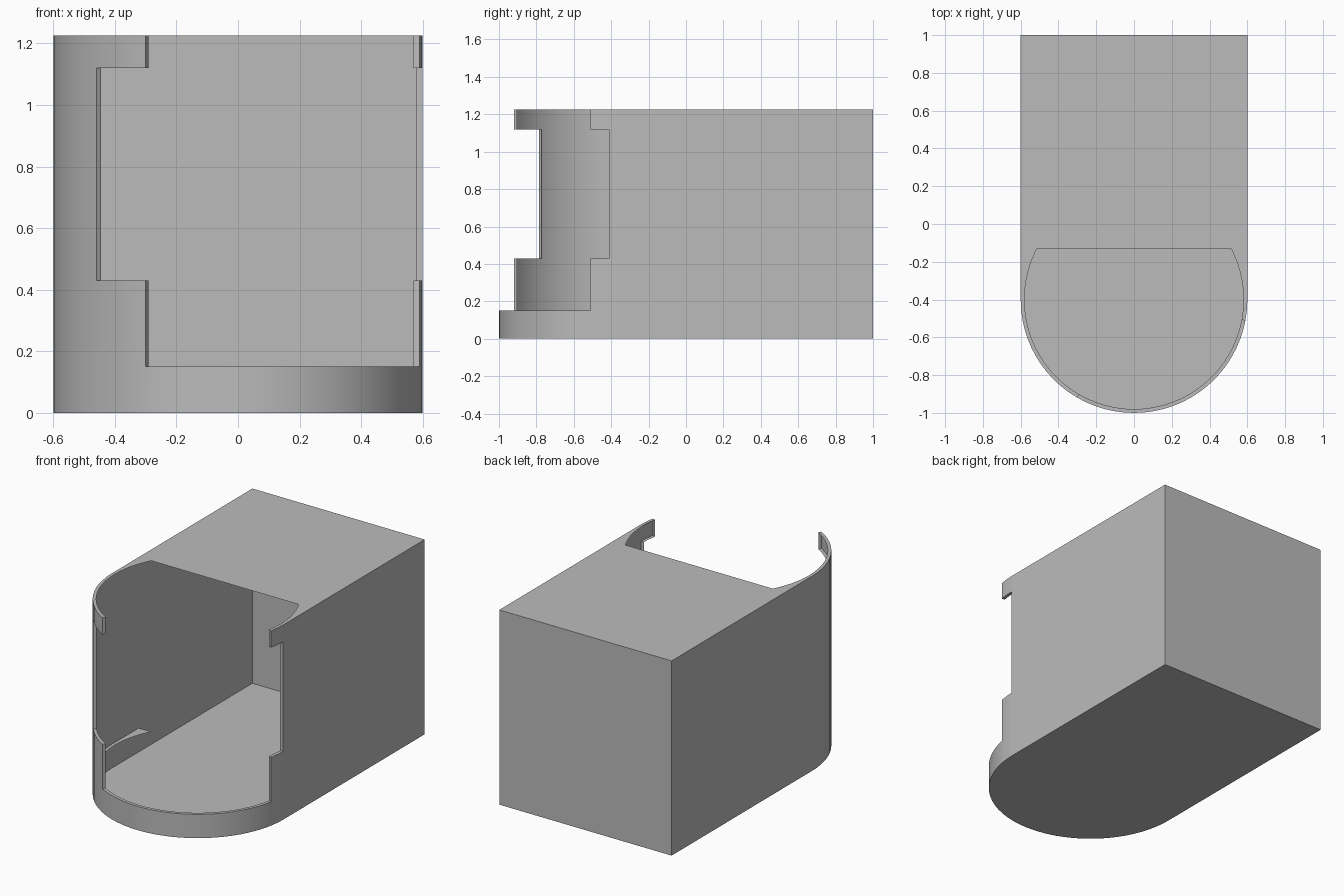
import bpy, bmesh
from math import sin, cos, radians, degrees, acos

cube = bpy.data.objects.get("Cube")
if cube:
    bpy.data.objects.remove(cube, do_unlink=True)

grey = bpy.data.materials.new("light grey")
grey.use_nodes = True
grey.diffuse_color = (0.5, 0.5, 0.5, 1)
grey.node_tree.nodes["Principled BSDF"].inputs["Base Color"].default_value = (0.5, 0.5, 0.5, 1)

# Main sizes
HALF, INNER, CENTRE_Y, BACK_Y, ROOF_Y = 0.6, 0.58, -0.4, 1.0, -0.13
HEIGHT, SILL, STEP_LOW, STEP_HIGH = 1.226, 0.15, 0.43, 1.12
# Angles of the front opening, measured from straight ahead towards +x
LIP = (-30, 79.3)
WIDE = (-50, 89)
END = degrees(acos((CENTRE_Y - ROOF_Y) / INNER))
ANGLES = sorted(list(range(-115, 116, 5)) + [LIP[1], WIDE[1], -END, END])


def inner(a):
    return INNER * sin(radians(a)), CENTRE_Y - INNER * cos(radians(a))


def outer(a):
    # Round at the front, straight along the sides
    if abs(a) > 90:
        return (HALF if a > 0 else -HALF), inner(a)[1]
    return HALF * sin(radians(a)), CENTRE_Y - HALF * cos(radians(a))


def make(name, polygons):
    bm = bmesh.new()
    for poly in polygons:
        bm.faces.new([bm.verts.new(p) for p in poly])
    bmesh.ops.remove_doubles(bm, verts=bm.verts, dist=0.0005)
    mesh = bpy.data.meshes.new(name)
    bm.to_mesh(mesh)
    bm.free()
    mesh.materials.append(grey)
    obj = bpy.data.objects.new(name, mesh)
    bpy.context.collection.objects.link(obj)
    bpy.ops.object.select_all(action="DESELECT")
    obj.select_set(True)
    bpy.context.view_layer.objects.active = obj
    bpy.ops.object.shade_smooth_by_angle(angle=radians(30))
    return obj


def upright(p, q, z0, z1):
    return [(*p, z0), (*q, z0), (*q, z1), (*p, z1)]


def ring(z, keep, up=True):
    """Flat strip between the inner circle and the outer wall."""
    polys = []
    for a, b in zip(ANGLES, ANGLES[1:]):
        if keep((a + b) / 2):
            poly = [(*p, z) for p in (outer(a), outer(b), inner(b), inner(a))]
            polys.append(poly if up else poly[::-1])
    return polys


def beside(gap):
    return lambda a: a < gap[0] or a > gap[1]


def step(a):
    return WIDE[0] < a < LIP[0] or LIP[1] < a < WIDE[1]


def everywhere(a):
    return True


# Outer wall in bands, with the stepped front opening left out
bands = [(0, SILL, everywhere), (SILL, STEP_LOW, beside(LIP)),
         (STEP_LOW, STEP_HIGH, beside(WIDE)), (STEP_HIGH, HEIGHT, beside(LIP))]
outline = [outer(a) for a in ANGLES]
back_left, back_right = (-HALF, BACK_Y), (HALF, BACK_Y)
wall = []
for z0, z1, keep in bands:
    for a, b in zip(ANGLES, ANGLES[1:]):
        if keep((a + b) / 2):
            wall.append(upright(outer(a), outer(b), z0, z1))
    wall.append(upright(back_left, outline[0], z0, z1))
    wall.append(upright(outline[-1], back_right, z0, z1))
make("outer_wall", wall)

make("back_panel", [upright(back_right, back_left, 0, HEIGHT)])
make("floor", [[(*p, 0) for p in [back_left, back_right] + outline[::-1]]])

# Roof slab with the thin rim around the round opening
rear = [outer(-END), inner(-END), inner(END), outer(END), back_right, back_left]
make("roof", ring(HEIGHT, beside(LIP)) + [[(*p, HEIGHT) for p in rear]])

# Ledges on the sill and on the steps of the opening
make("sill_ledge", ring(SILL, everywhere))
make("lower_step_ledge", ring(STEP_LOW, step))
make("upper_step_ledge", ring(STEP_HIGH, step, up=False))

# Thin end faces of the wall along the opening
ends = []
for z0, z1, gap in [(SILL, STEP_LOW, LIP), (STEP_LOW, STEP_HIGH, WIDE),
                    (STEP_HIGH, HEIGHT, LIP)]:
    ends.append(upright(outer(gap[0]), inner(gap[0]), z0, z1))
    ends.append(upright(inner(gap[1]), outer(gap[1]), z0, z1))
make("opening_edges", ends)
